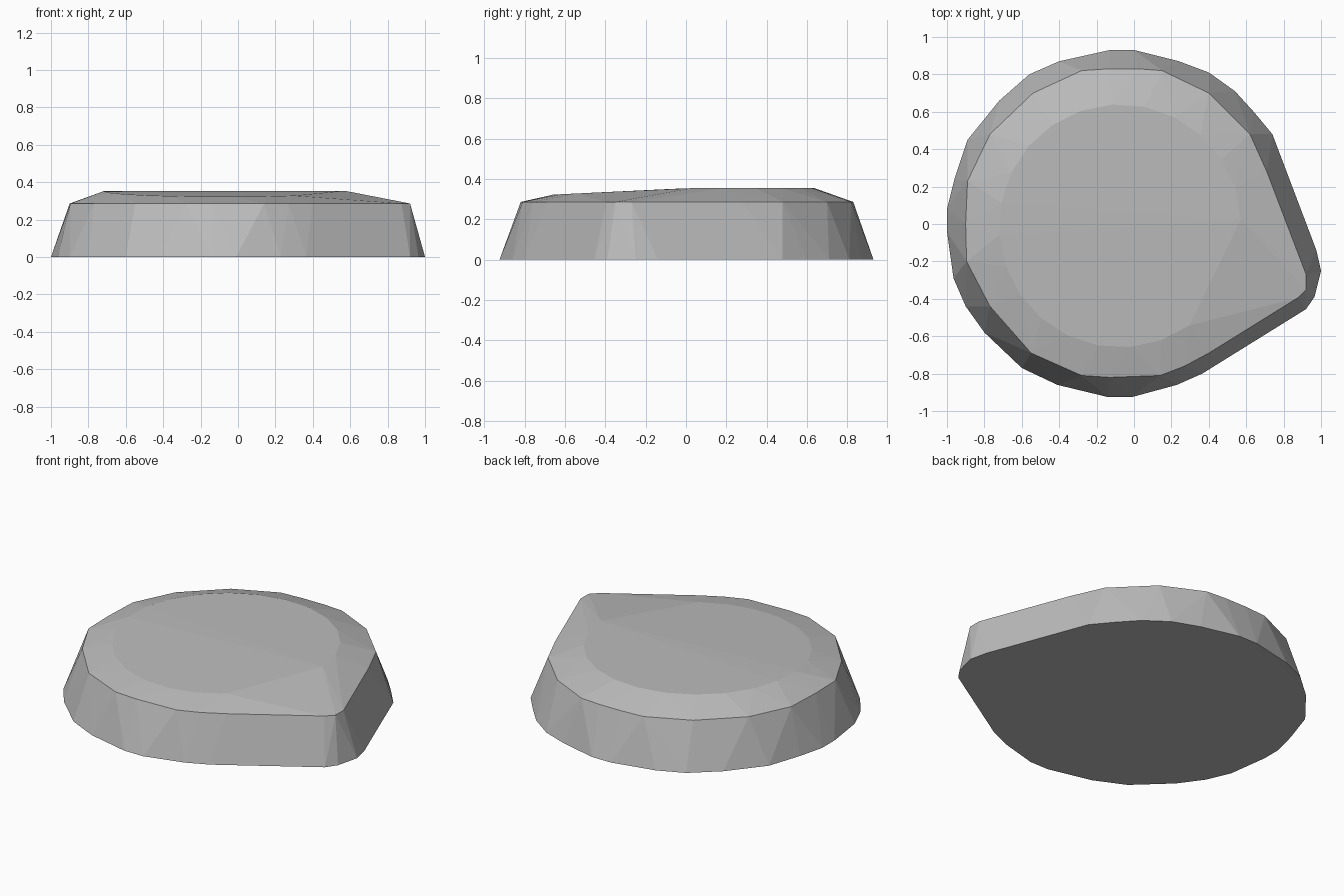
import bpy, bmesh, math

if "Cube" in bpy.data.objects:
    bpy.data.objects.remove(bpy.data.objects["Cube"])

# Teardrop outlines, clockwise from the back: foot and upper rim
FOOT = [(-.13, .93), (0, .93), (.24, .87), (.40, .81), (.54, .71), (.64, .60),
        (.74, .48), (.80, .32), (.975, -.14), (1, -.25), (.965, -.39), (.92, -.455),
        (.365, -.80), (.23, -.86), (-.01, -.925), (-.14, -.925), (-.41, -.86),
        (-.60, -.77), (-.80, -.58), (-.90, -.44), (-.965, -.29), (-1, -.04),
        (-1, .08), (-.96, .24), (-.89, .45), (-.72, .66), (-.56, .80), (-.40, .87)]
RIM = [(-.28, .82), (-.13, .83), (.02, .83), (.15, .82), (.40, .70), (.62, .48),
       (.71, .28), (.92, -.27), (.92, -.35), (.875, -.395), (.40, -.69), (.27, -.76),
       (.14, -.81), (-.13, -.82), (-.28, -.81), (-.55, -.69), (-.77, -.44),
       (-.895, -.20), (-.90, 0), (-.89, .23), (-.77, .48), (-.54, .70)]

# Round top plateau, open towards the pointed side and dipping at the front
plateau = []
for i in range(21):
    a = math.radians(3 + i * 302 / 20)
    x, y = -.075 + .647 * math.cos(a), -.01 + .65 * math.sin(a)
    plateau.append((x, y, .354 + min(y, 0) * .048))

# Solid body skinned over the three rings
bm = bmesh.new()
points = [(x, y, 0) for x, y in FOOT] + [(x, y, .286) for x, y in RIM] + plateau
verts = [bm.verts.new(p) for p in points]
hull = bmesh.ops.convex_hull(bm, input=verts)
loose = [v for v in bm.verts if not v.link_faces]
bmesh.ops.delete(bm, geom=loose, context='VERTS')
bmesh.ops.dissolve_limit(bm, angle_limit=.005, verts=bm.verts, edges=bm.edges)
bmesh.ops.recalc_face_normals(bm, faces=bm.faces)

mesh = bpy.data.meshes.new("stone_body")
bm.to_mesh(mesh)
bm.free()
body = bpy.data.objects.new("stone_body", mesh)
bpy.context.collection.objects.link(body)

grey = bpy.data.materials.new("stone grey")
grey.diffuse_color = (.5, .5, .5, 1)
grey.use_nodes = True
grey.node_tree.nodes["Principled BSDF"].inputs["Base Color"].default_value = grey.diffuse_color
mesh.materials.append(grey)
